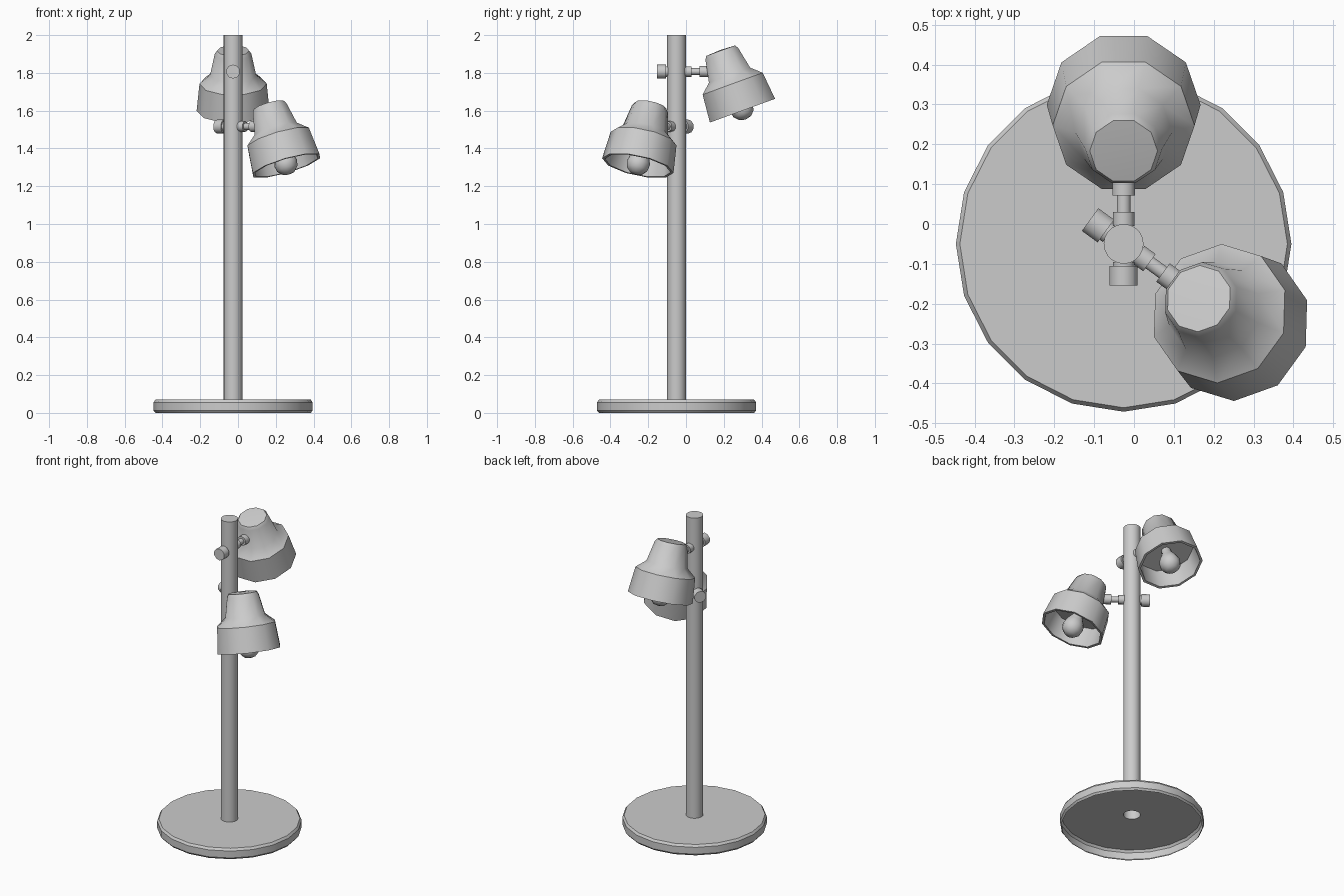
import bpy, bmesh
from math import pi, cos, sin, radians
from mathutils import Matrix

if "Cube" in bpy.data.objects:
    bpy.data.objects.remove(bpy.data.objects["Cube"])

CX, CY = -0.026, -0.05   # pole axis


def lathe(name, profile, sides, matrix, phase=0.0, angle=40):
    """Revolve (radius, height) points about local z, then place with matrix."""
    bm = bmesh.new()
    rings = []
    for r, z in profile:
        n = 1 if r == 0 else sides
        rings.append([bm.verts.new((r * cos(phase + 2 * pi * i / sides),
                                    r * sin(phase + 2 * pi * i / sides), z))
                      for i in range(n)])
    for a, b in zip(rings, rings[1:]):
        for i in range(sides):
            j = (i + 1) % sides
            if len(a) == 1:
                bm.faces.new((a[0], b[j], b[i]))
            elif len(b) == 1:
                bm.faces.new((a[i], a[j], b[0]))
            else:
                bm.faces.new((a[i], a[j], b[j], b[i]))
    bm.transform(matrix)
    bmesh.ops.recalc_face_normals(bm, faces=bm.faces)
    mesh = bpy.data.meshes.new(name)
    bm.to_mesh(mesh)
    bm.free()
    ob = bpy.data.objects.new(name, mesh)
    bpy.context.collection.objects.link(ob)
    bpy.ops.object.select_all(action='DESELECT')
    ob.select_set(True)
    bpy.context.view_layer.objects.active = ob
    bpy.ops.object.shade_smooth_by_angle(angle=radians(angle))
    return ob


axis = Matrix.Translation((CX, CY, 0))

# Base: hollow shell, open underneath
lathe("base", [(0.411, 0), (0.421, 0.012), (0.421, 0.056), (0.411, 0.07), (0.05, 0.07)],
      20, axis, angle=30)

# Pole: tube open at the bottom, capped on top
lathe("pole", [(0.05, 0.07), (0.05, 2.0), (0, 2.0)], 20, axis)

# Lamp parts, profiles in (radius, distance along part axis)
KNOB = [(0, -0.104), (0.037, -0.104), (0.037, -0.055), (0.028, -0.055), (0.028, -0.045), (0, -0.045)]
ARM = [(0, 0.045), (0.028, 0.045), (0.028, 0.08), (0.018, 0.08), (0.018, 0.122),
       (0.03, 0.122), (0.03, 0.18), (0, 0.18)]
SHADE = [(0, 0.12), (0.165, 0.12), (0.178, 0), (0.193, 0), (0.178, 0.152),
         (0.122, 0.2), (0.097, 0.32), (0.085, 0.338), (0, 0.342)]
BULB = [(0, 0.13), (0.027, 0.13), (0.03, 0.09), (0.052, 0.05), (0.063, 0.015),
        (0.056, -0.018), (0.033, -0.042), (0, -0.05)]


def lamp(prefix, height, heading):
    place = Matrix.Translation((CX, CY, height)) @ Matrix.Rotation(radians(heading), 4, 'Z')
    along = place @ Matrix.Rotation(pi / 2, 4, 'Y')
    head = place @ Matrix.Translation((0.349, 0, -0.207)) @ Matrix.Rotation(radians(-20), 4, 'Y')
    lathe(prefix + "_knob", KNOB, 10, along)
    lathe(prefix + "_arm", ARM, 10, along)
    lathe(prefix + "_shade", SHADE, 10, head, phase=pi / 10)
    lathe(prefix + "_bulb", BULB, 12, head)


lamp("upper_lamp", 1.807, 90)
lamp("lower_lamp", 1.516, -36)
